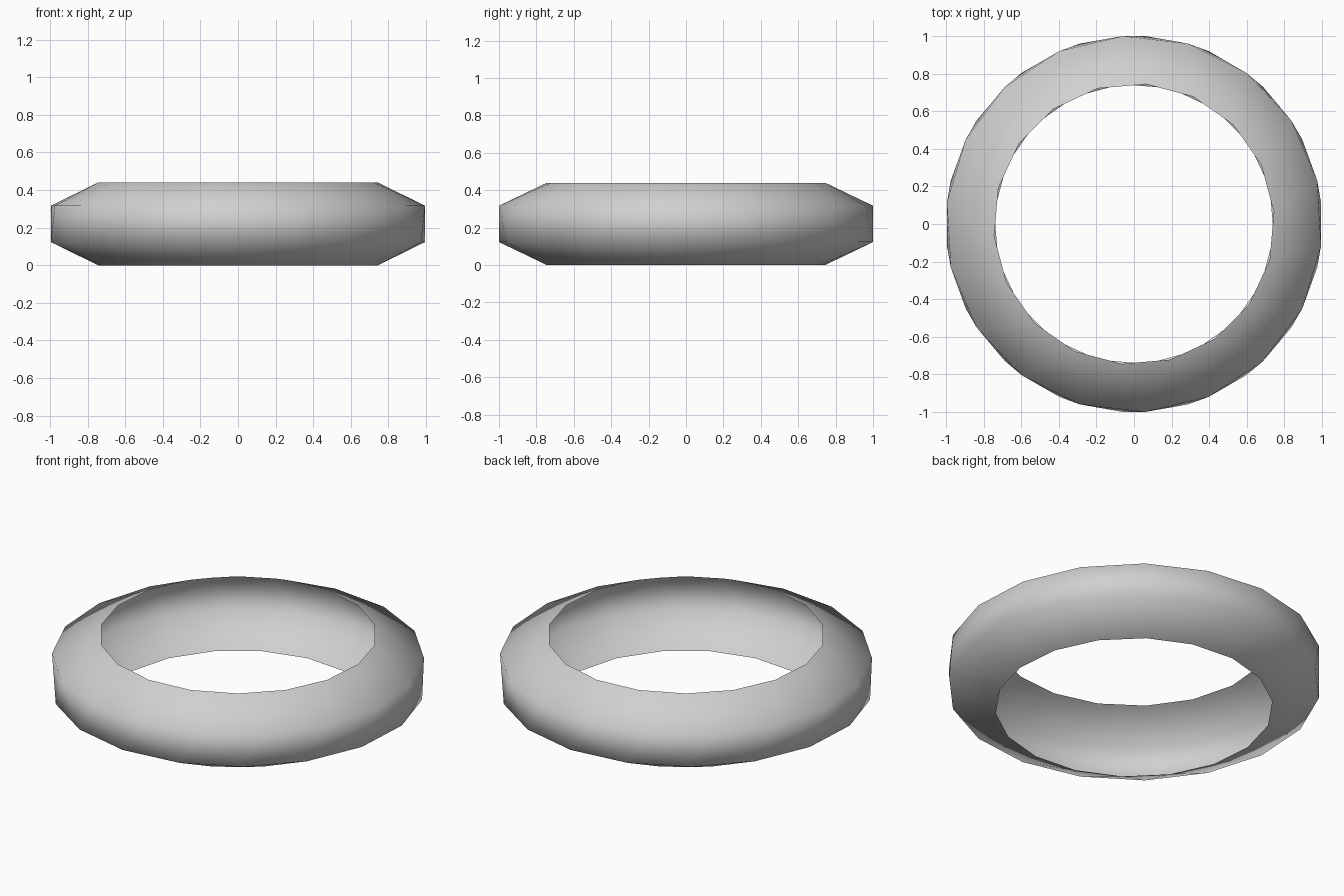
import bpy, bmesh, math

if "Cube" in bpy.data.objects:
    bpy.data.objects.remove(bpy.data.objects["Cube"], do_unlink=True)

SEGMENTS = 18
STEP = 360 / SEGMENTS

grey = bpy.data.materials.new("light_grey")
grey.use_nodes = True
colour = (0.63, 0.63, 0.63, 1)
grey.diffuse_color = colour
grey.node_tree.nodes["Principled BSDF"].inputs["Base Color"].default_value = colour

bm = bmesh.new()


def ring(radius, z, start):
    """Circle of vertices, turned by a start angle in degrees."""
    angles = [math.radians(start + STEP * i) for i in range(SEGMENTS)]
    return [bm.verts.new((radius * math.cos(a), radius * math.sin(a), z)) for a in angles]


def band(a, b, flip=False):
    """Zigzag strip of triangles between two staggered rings."""
    for i in range(SEGMENTS):
        j = (i + 1) % SEGMENTS
        for tri in ((a[i], b[i], a[j]), (b[i], b[j], a[j])):
            face = bm.faces.new(tri[::-1] if flip else tri)
            face.smooth = True


# Rings from the top rim, over the outer wall, to the bottom rim
top_rim = ring(0.747, 0.44, 5)
outer_upper = ring(1.0017, 0.317, 13.33)
outer_lower = ring(1.0017, 0.123, 6.67)
bottom_rim = ring(0.747, 0, 15)

# Open shell: sloping top, upright outer wall, sloping underside
band(top_rim, outer_upper)
band(outer_lower, outer_upper, flip=True)
band(outer_lower, bottom_rim)

mesh = bpy.data.meshes.new("ring_shell")
bm.to_mesh(mesh)
bm.free()
mesh.materials.append(grey)
shell = bpy.data.objects.new("ring_shell", mesh)
bpy.context.collection.objects.link(shell)
